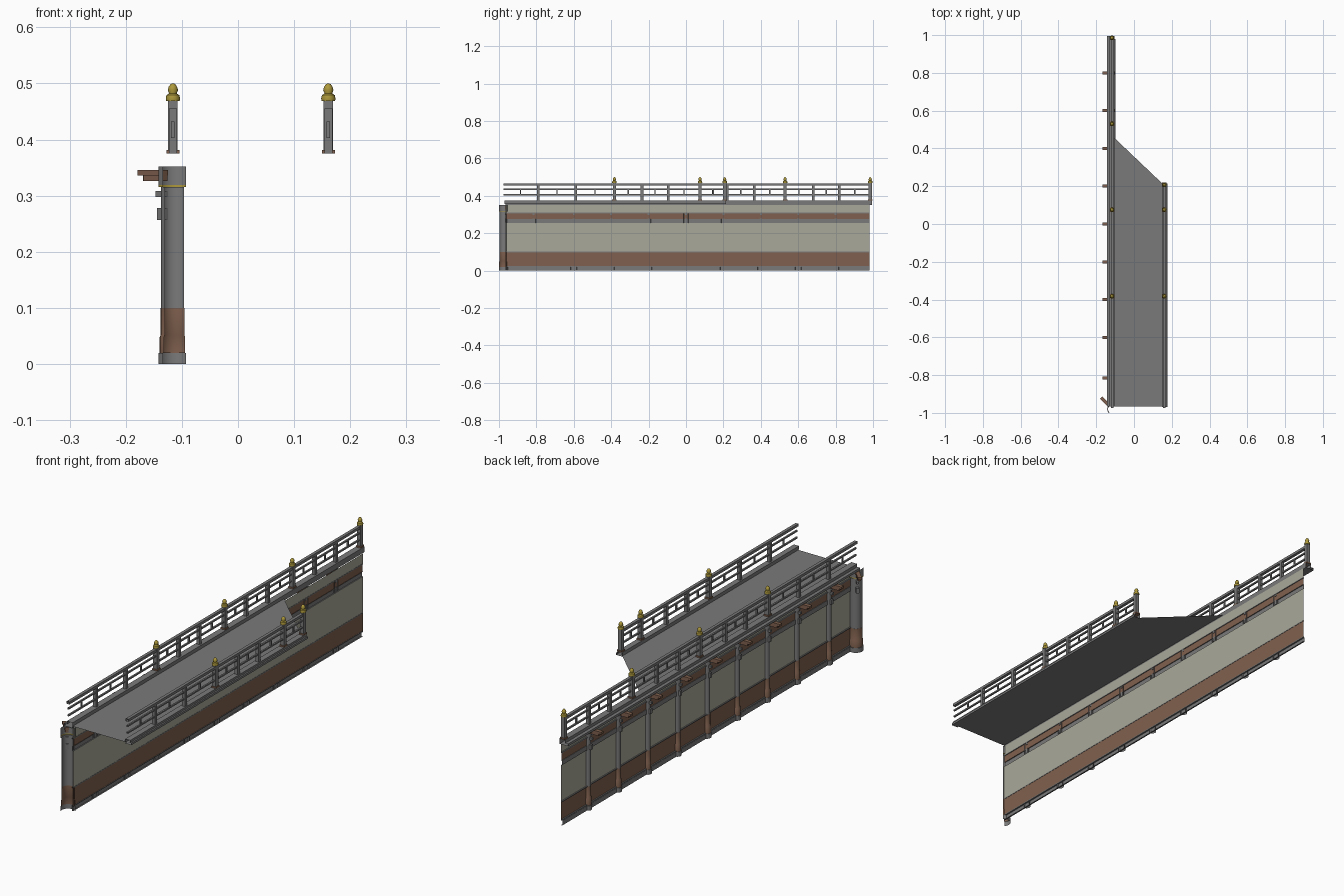
import bpy, bmesh, math
from mathutils import Matrix, Vector

if "Cube" in bpy.data.objects:
    bpy.data.objects.remove(bpy.data.objects["Cube"])


def mat(name, r, g, b):
    m = bpy.data.materials.new(name)
    m.diffuse_color = (r, g, b, 1)
    m.use_nodes = True
    m.node_tree.nodes["Principled BSDF"].inputs["Base Color"].default_value = m.diffuse_color
    return m


GREY = mat("stone grey", 0.195, 0.195, 0.195)
BROWN = mat("brown", 0.215, 0.118, 0.077)
PLASTER = mat("pale plaster", 0.4, 0.395, 0.325)
GOLD = mat("gold", 0.42, 0.32, 0.045)


def finish(name, bm, mats, smooth=False):
    me = bpy.data.meshes.new(name)
    bm.to_mesh(me)
    bm.free()
    for m in mats:
        me.materials.append(m)
    ob = bpy.data.objects.new(name, me)
    bpy.context.collection.objects.link(ob)
    if smooth:
        bpy.context.view_layer.objects.active = ob
        ob.select_set(True)
        bpy.ops.object.shade_smooth_by_angle(angle=math.radians(40))
        ob.select_set(False)
    return ob


def sheet(bm, prof, y0, y1, mi=0):
    """Open sheet: (x, z) profile swept along y."""
    a = [bm.verts.new((x, y0, z)) for x, z in prof]
    b = [bm.verts.new((x, y1, z)) for x, z in prof]
    for i in range(len(prof) - 1):
        f = bm.faces.new((a[i], a[i + 1], b[i + 1], b[i]))
        f.material_index = mi


def bar(bm, x, z, w, h, y0, y1):
    """Rail bar without end caps."""
    w, h = w / 2, h / 2
    sheet(bm, [(x - w, z - h), (x - w, z + h), (x + w, z + h), (x + w, z - h), (x - w, z - h)], y0, y1)


def box(bm, lo, hi, mi=0, xf=None):
    lo, hi = Vector(lo), Vector(hi)
    m = Matrix.Translation((lo + hi) / 2) @ Matrix.Diagonal((*(hi - lo), 1))
    vs = bmesh.ops.create_cube(bm, size=1, matrix=(xf @ m) if xf else m)["verts"]
    for f in {f for v in vs for f in v.link_faces}:
        f.material_index = mi


def lathe(bm, cx, cy, prof, a0, a1, n, mi_rule):
    """Revolve an (r, z) profile between two angles, open at the ends."""
    rings = []
    for r, z in prof:
        rings.append([bm.verts.new((cx + r * math.cos(a0 + (a1 - a0) * i / n),
                                    cy + r * math.sin(a0 + (a1 - a0) * i / n), z)) for i in range(n + 1)])
    for p, q in zip(rings, rings[1:]):
        for i in range(n):
            f = bm.faces.new((p[i], p[i + 1], q[i + 1], q[i]))
            f.material_index = mi_rule(f.calc_center_median().z)


WX = -0.099
WALL0, WALL1 = -0.965, 0.98

# wall bands, each an open sheet; base and beams stand slightly proud
for name, m, z0, z1, d in (("wall_base", GREY, 0.0, 0.02, 0.006), ("lower_dado", BROWN, 0.02, 0.1, 0.0),
                           ("plaster_panel", PLASTER, 0.1, 0.255, 0), ("lower_beam", GREY, 0.255, 0.275, 0.004),
                           ("upper_beam", BROWN, 0.275, 0.308, 0.002), ("frieze", PLASTER, 0.308, 0.352, 0)):
    bm = bmesh.new()
    prof = [(WX - d, z0), (WX - d, z1)]
    if d:
        prof = [(WX, z0)] + prof + [(WX, z1)]
    sheet(bm, prof, WALL0, WALL1)
    finish(name, bm, [m])

# thin mouldings on the wall
bm = bmesh.new()
for z in (0.022, 0.1, 0.308):
    bar(bm, WX - 0.002, z, 0.006, 0.004, WALL0, WALL1)
finish("wall_mouldings", bm, [GREY])

# stepped coping under the long railing
bm = bmesh.new()
sheet(bm, [(-0.102, 0.352), (-0.143, 0.352), (-0.143, 0.362), (-0.129, 0.362),
           (-0.129, 0.375), (-0.102, 0.375), (-0.102, 0.352)], -0.965, 0.995)
finish("coping", bm, [GREY])
bm = bmesh.new()
sheet(bm, [(0.148, 0.36), (0.148, 0.375), (0.172, 0.375), (0.172, 0.366), (0.178, 0.366), (0.178, 0.357),
           (0.148, 0.357)], -0.97, 0.215)
finish("right_curb", bm, [GREY])

# walkway deck with slanted end
bm = bmesh.new()
bm.faces.new([bm.verts.new((x, y, 0.36)) for x, y in ((-0.103, -0.965), (0.165, -0.965), (0.165, 0.2), (-0.103, 0.455))])
finish("deck", bm, [GREY])

# pilasters along the outside: half-round shafts with beam noses
bay = [-0.815] + [-0.6 + 0.2 * i for i in range(8)]
stripe = lambda z: 1 if 0.021 < z < 0.099 else 0
bm = bmesh.new()
for y in bay:
    lathe(bm, WX, y, [(0.017, 0), (0.017, 0.02), (0.0145, 0.02), (0.0145, 0.05), (0.0125, 0.055),
                      (0.0125, 0.1), (0.0122, 0.1), (0.0122, 0.315), (0.0155, 0.315), (0.0155, 0.352)],
          math.radians(90), math.radians(270), 8, stripe)
    box(bm, (-0.118, y - 0.006, 0.257), (WX, y + 0.006, 0.278))
    box(bm, (-0.121, y - 0.005, 0.298), (WX, y + 0.005, 0.308))
finish("pilasters", bm, [GREY, BROWN], True)

# brackets under the coping, the last one diagonal at the corner
bm = bmesh.new()


def bracket(xf, start, reach):
    box(bm, (-reach, -0.008, 0.336), (-start, 0.008, 0.346), 1, xf)
    box(bm, (-reach + 0.013, -0.006, 0.326), (-start, 0.006, 0.336), 1, xf)


for y in bay:
    bracket(Matrix.Translation((WX, y, 0)), 0.002, 0.067)
    box(bm, (-0.124, y - 0.035, 0.336), (-0.114, y + 0.035, 0.346), 1)
CX, CY = -0.113, -0.98
turn = Matrix.Translation((CX, CY, 0)) @ Matrix.Rotation(math.radians(-45), 4, "Z")
bracket(turn, 0.024, 0.086)
finish("brackets", bm, [GREY, BROWN])
bm = bmesh.new()
box(bm, (-0.038, -0.006, 0.257), (-0.022, 0.006, 0.278), 0, turn)
box(bm, (-0.043, -0.005, 0.298), (-0.022, 0.005, 0.308), 0, turn)
finish("corner_beam_noses", bm, [GREY])

# half-round corner column turned to the outer corner
bm = bmesh.new()
lathe(bm, CX, CY, [(0.029, 0), (0.029, 0.02), (0.0265, 0.02), (0.0265, 0.048), (0.0247, 0.052), (0.0247, 0.1),
                   (0.0243, 0.1), (0.0243, 0.315), (0.029, 0.315), (0.029, 0.319), (0.029, 0.352)],
      math.radians(45), math.radians(225), 12,
      lambda z: 2 if 0.3151 < z < 0.3189 else stripe(z))
finish("corner_column", bm, [GREY, BROWN, GOLD], True)


# railings
def railing(side, x, y_end, finials, posts):
    bm = bmesh.new()
    bar(bm, x, 0.46, 0.013, 0.011, -0.975, y_end)
    bar(bm, x, 0.435, 0.007, 0.006, -0.975, y_end)
    bar(bm, x, 0.406, 0.007, 0.006, -0.975, y_end)
    finish(side + "_rails", bm, [GREY])

    # plain posts and short struts in the middle of each bay
    bm = bmesh.new()
    for y in posts:
        box(bm, (x - 0.007, y - 0.007, 0.375), (x + 0.007, y + 0.007, 0.455))
    stops = sorted([-0.98] + finials + posts)
    for a, b in zip(stops, stops[1:]):
        m = (a + b) / 2
        box(bm, (x - 0.003, m - 0.003, 0.403), (x + 0.003, m + 0.003, 0.432))
    finish(side + "_posts", bm, [GREY])

    # main posts with brown foot and gold finial
    bm = bmesh.new()
    for y in finials:
        box(bm, (x - 0.0085, y - 0.0085, 0.38), (x + 0.0085, y + 0.0085, 0.47))
        box(bm, (x - 0.0115, y - 0.0115, 0.375), (x + 0.0115, y + 0.0115, 0.381), 1)
        lathe(bm, x, y, [(0.001, 0.469), (0.012, 0.469), (0.0128, 0.473), (0.0115, 0.479), (0.007, 0.482),
                         (0.007, 0.483), (0.0092, 0.488), (0.0075, 0.494), (0.004, 0.499), (0.0005, 0.5)],
              0, math.tau, 10, lambda z: 2)
    bmesh.ops.remove_doubles(bm, verts=bm.verts, dist=1e-5)
    finish(side + "_finial_posts", bm, [GREY, BROWN, GOLD], True)


railing("left", -0.116, 0.99, [-0.383, 0.075, 0.53, 0.985],
        [-0.79, -0.59, -0.235, -0.095, 0.22, 0.365, 0.68, 0.82])
railing("right", 0.161, 0.21, [-0.383, 0.075, 0.207], [-0.79, -0.59, -0.235, -0.095])
